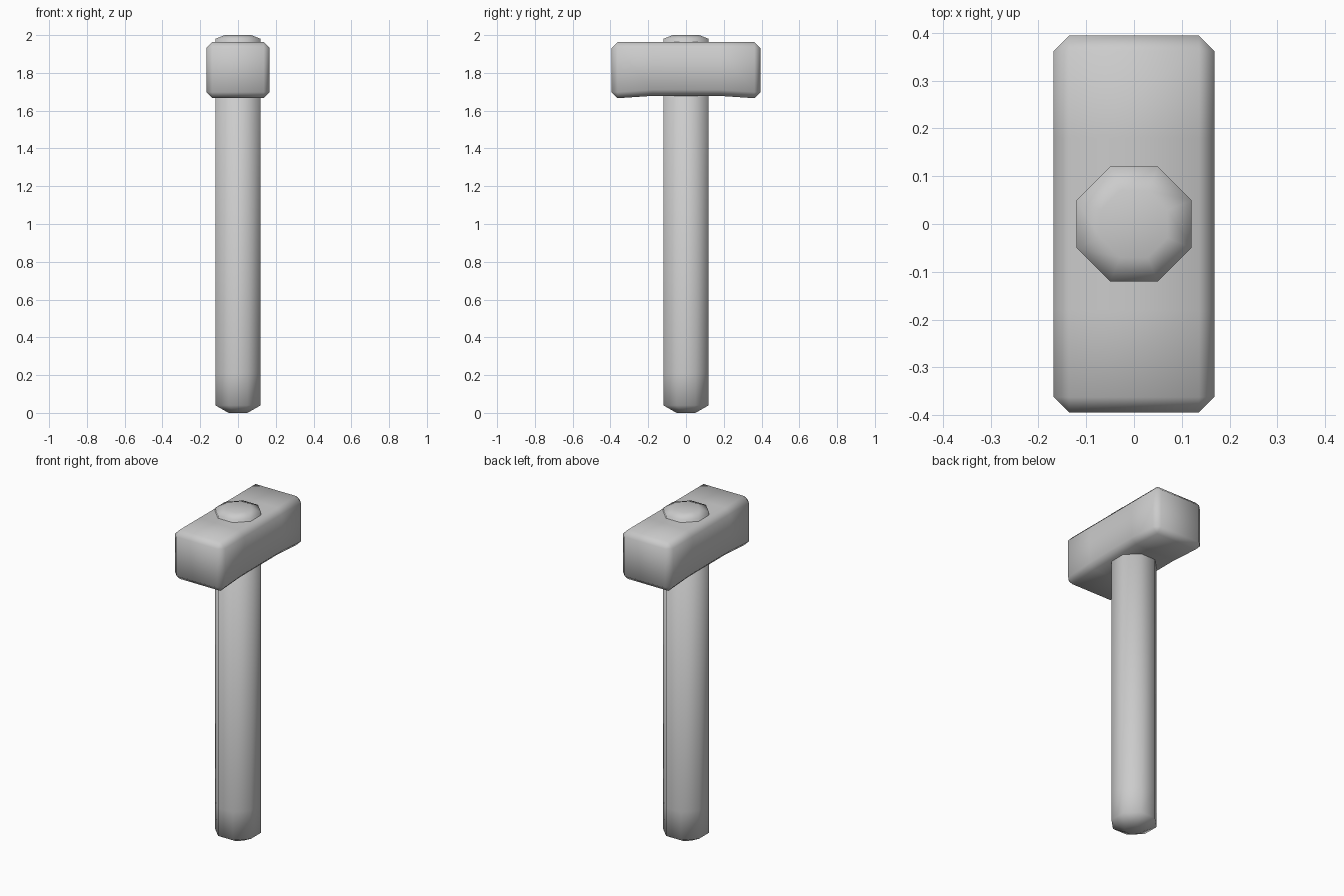
import bpy, bmesh, math
from mathutils import Matrix

cube = bpy.data.objects.get("Cube")
if cube:
    bpy.data.objects.remove(cube, do_unlink=True)

grey = bpy.data.materials.new("plain grey")
grey.use_nodes = True
colour = (0.6, 0.6, 0.6, 1)
grey.diffuse_color = colour
grey.node_tree.nodes["Principled BSDF"].inputs["Base Color"].default_value = colour


def finish(name, bm):
    bmesh.ops.recalc_face_normals(bm, faces=bm.faces)
    for face in bm.faces:
        face.smooth = True
    mesh = bpy.data.meshes.new(name)
    bm.to_mesh(mesh)
    bm.free()
    mesh.materials.append(grey)
    obj = bpy.data.objects.new(name, mesh)
    bpy.context.collection.objects.link(obj)
    return obj


# Handle: octagonal shaft with tapered ends
SIDES = 8
bm = bmesh.new()
rings = []
for apothem, z in [(0.05, 0), (0.12, 0.04), (0.12, 0.21), (0.12, 1.98), (0.07, 2.0)]:
    r = apothem / math.cos(math.pi / SIDES)
    angles = [(i + 0.5) * math.tau / SIDES for i in range(SIDES)]
    rings.append([bm.verts.new((r * math.cos(a), r * math.sin(a), z)) for a in angles])
for low, high in zip(rings, rings[1:]):
    for i in range(SIDES):
        j = (i + 1) % SIDES
        bm.faces.new((low[i], low[j], high[j], high[i]))
bm.faces.new(rings[0][::-1])
bm.faces.new(rings[-1])
finish("handle", bm)

# Head: chamfered block with a slightly arched underside
bm = bmesh.new()
bmesh.ops.create_cube(bm, size=1, matrix=Matrix.Translation((0, 0, 1.815))
                      @ Matrix.Diagonal((0.336, 0.788, 0.298, 1)))
bmesh.ops.bevel(bm, geom=bm.edges[:], offset=0.032, segments=1, affect='EDGES')
for y in (-0.18, 0.18):
    bmesh.ops.bisect_plane(bm, geom=bm.verts[:] + bm.edges[:] + bm.faces[:],
                           plane_co=(0, y, 0), plane_no=(0, 1, 0))
for v in bm.verts:
    if v.co.z < 1.75 and abs(v.co.y) < 0.2:
        v.co.z += 0.012
finish("hammer_head", bm)
